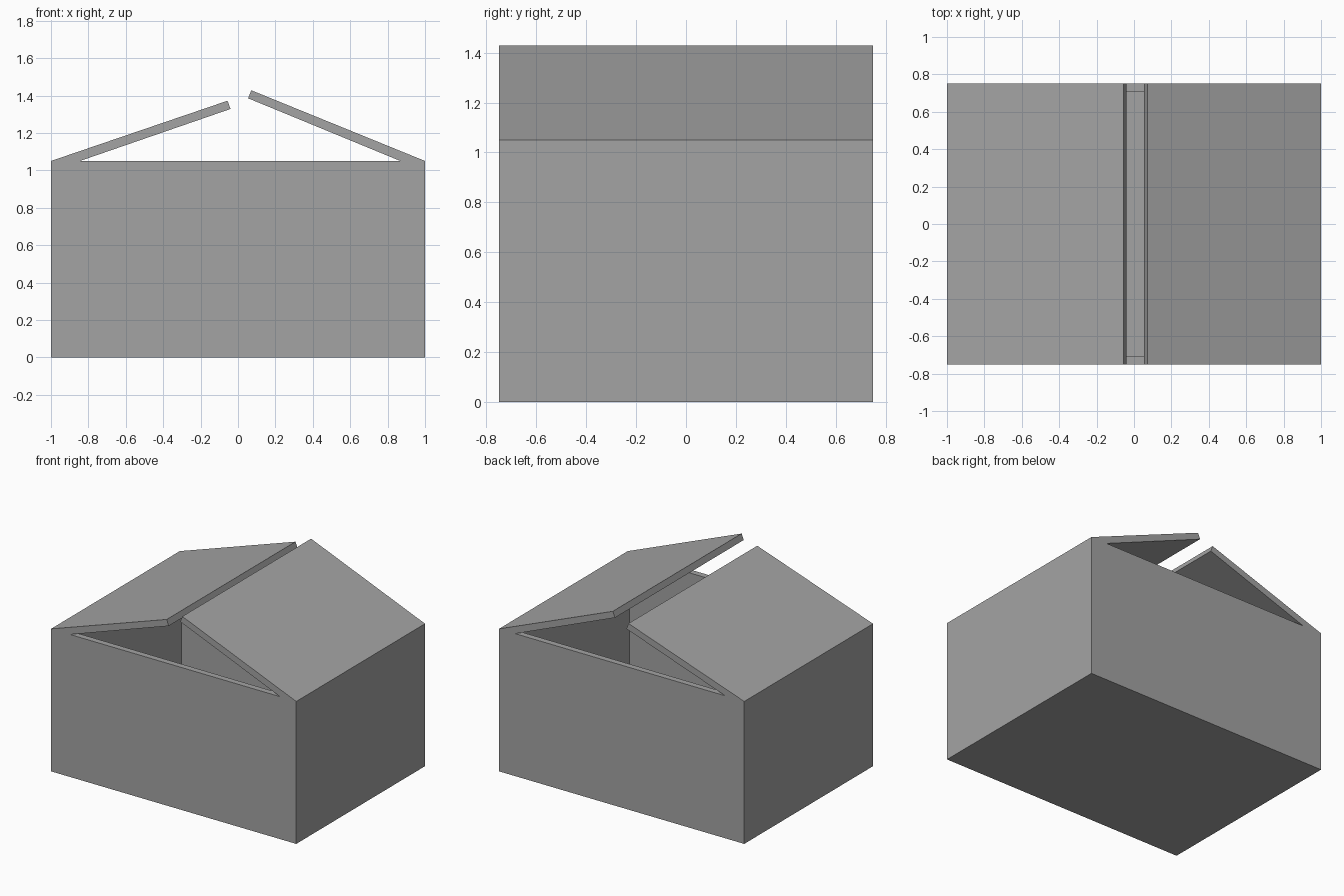
import bpy
import bmesh

WIDTH, DEPTH, HEIGHT, WALL = 2.0, 1.5, 1.05, 0.045

default_cube = bpy.data.objects.get("Cube")
if default_cube:
    bpy.data.objects.remove(default_cube, do_unlink=True)

# Single flat grey
grey = bpy.data.materials.new("grey_board")
grey.use_nodes = True
colour = (0.37, 0.37, 0.37, 1.0)
grey.diffuse_color = colour
grey.node_tree.nodes["Principled BSDF"].inputs["Base Color"].default_value = colour


def finish(name, bm):
    bmesh.ops.recalc_face_normals(bm, faces=bm.faces)
    mesh = bpy.data.meshes.new(name)
    bm.to_mesh(mesh)
    bm.free()
    mesh.materials.append(grey)
    obj = bpy.data.objects.new(name, mesh)
    bpy.context.collection.objects.link(obj)
    return obj


# Open box: inset the top, then sink it to form the inside
bm = bmesh.new()
bmesh.ops.create_cube(bm, size=1)
bmesh.ops.scale(bm, vec=(WIDTH, DEPTH, HEIGHT), verts=bm.verts)
bmesh.ops.translate(bm, vec=(0, 0, HEIGHT / 2), verts=bm.verts)
bm.normal_update()
top = max(bm.faces, key=lambda f: f.calc_center_median().z)
bmesh.ops.inset_region(bm, faces=[top], thickness=WALL, use_even_offset=True)
well = bmesh.ops.extrude_face_region(bm, geom=[top])["geom"]
well_verts = [g for g in well if isinstance(g, bmesh.types.BMVert)]
bmesh.ops.translate(bm, vec=(0, 0, WALL - HEIGHT), verts=well_verts)
if top.is_valid:
    bmesh.ops.delete(bm, geom=[top], context='FACES_ONLY')
finish("box_body", bm)


# Lid flaps: a side profile swept through the full depth
def flap(name, profile):
    bm = bmesh.new()
    face = bm.faces.new([bm.verts.new((x, -DEPTH / 2, z)) for x, z in profile])
    swept = bmesh.ops.extrude_face_region(bm, geom=[face])["geom"]
    verts = [g for g in swept if isinstance(g, bmesh.types.BMVert)]
    bmesh.ops.translate(bm, vec=(0, DEPTH, 0), verts=verts)
    finish(name, bm)


flap("right_flap", [(-1, HEIGHT), (-0.845, HEIGHT), (-0.04, 1.328), (-0.056, 1.372)])
flap("left_flap", [(1, HEIGHT), (0.868, HEIGHT), (0.054, 1.385), (0.071, 1.428)])
